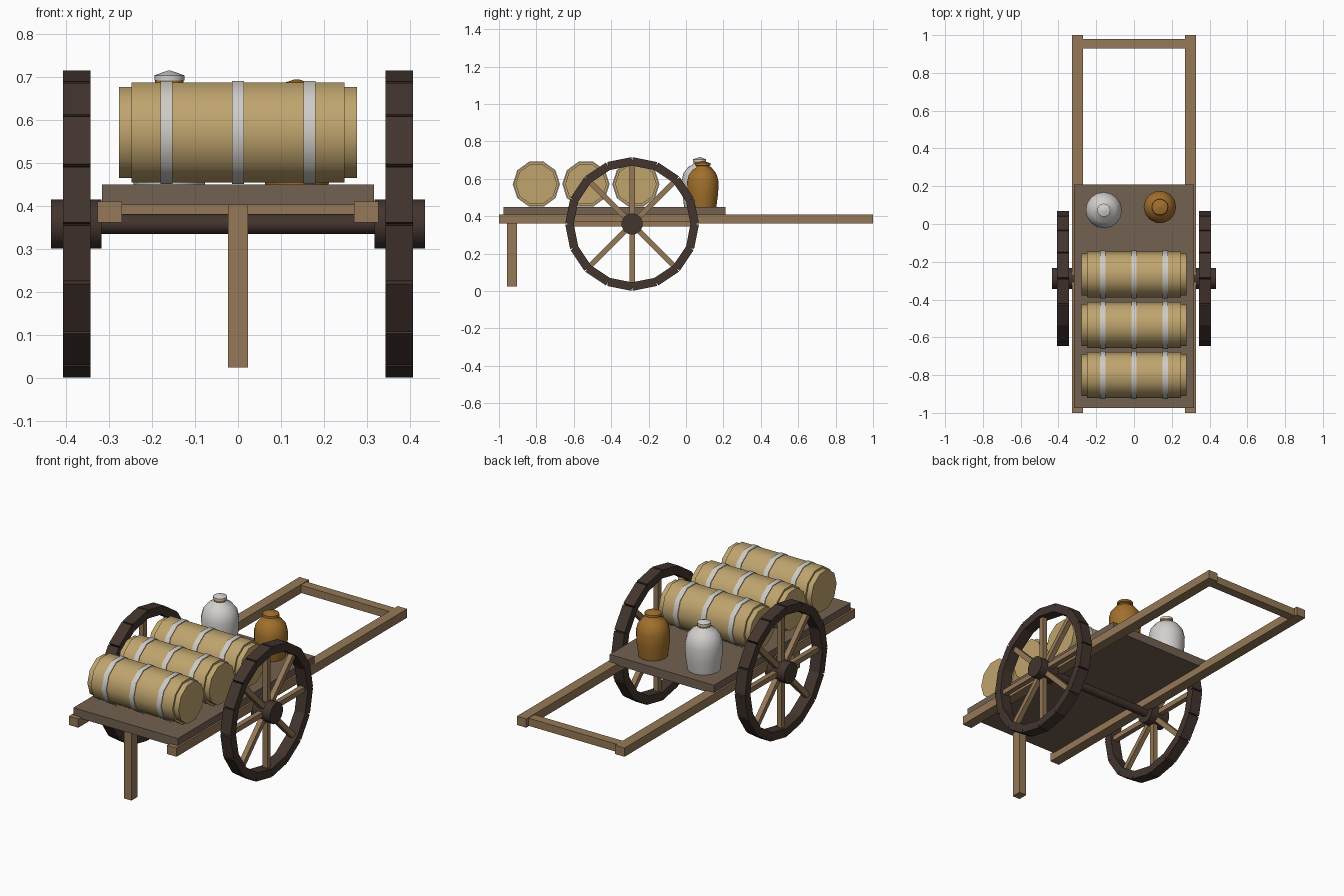
import bpy, bmesh, math
from mathutils import Matrix, Vector

if "Cube" in bpy.data.objects:
    bpy.data.objects.remove(bpy.data.objects["Cube"])


def material(name, rgb):
    m = bpy.data.materials.new(name)
    m.diffuse_color = (*rgb, 1)
    m.use_nodes = True
    m.node_tree.nodes["Principled BSDF"].inputs["Base Color"].default_value = m.diffuse_color
    return m


RAIL = material("light brown wood", (0.30, 0.19, 0.095))
DECK = material("grey brown wood", (0.17, 0.12, 0.082))
DARK = material("dark wheel wood", (0.056, 0.035, 0.028))
TAN = material("tan barrel wood", (0.52, 0.37, 0.155))
STRAP = material("pale metal", (0.62, 0.60, 0.56))
AMBER = material("amber glaze", (0.36, 0.16, 0.025))
WHITE = material("white glaze", (0.64, 0.63, 0.61))


def finish(name, bm, mat, smooth=None):
    bmesh.ops.recalc_face_normals(bm, faces=bm.faces)
    me = bpy.data.meshes.new(name)
    bm.to_mesh(me)
    bm.free()
    me.materials.append(mat)
    ob = bpy.data.objects.new(name, me)
    bpy.context.collection.objects.link(ob)
    if smooth:
        bpy.ops.object.select_all(action='DESELECT')
        bpy.context.view_layer.objects.active = ob
        ob.select_set(True)
        bpy.ops.object.shade_smooth_by_angle(angle=math.radians(smooth))
    return ob


def add_box(bm, lo, hi, xf=Matrix()):
    lo, hi = Vector(lo), Vector(hi)
    m = Matrix.Translation((lo + hi) / 2) @ Matrix.Diagonal((*(hi - lo), 1))
    bmesh.ops.create_cube(bm, size=1, matrix=xf @ m)


def box(name, lo, hi, mat):
    bm = bmesh.new()
    add_box(bm, lo, hi)
    return finish(name, bm, mat)


def lathe(name, profile, n, mat, xf, smooth=None):
    """Capped surface of revolution about local z from (radius, height) points."""
    bm = bmesh.new()
    rings = [[bm.verts.new(xf @ Vector((r * math.cos(math.tau * i / n),
                                        r * math.sin(math.tau * i / n), h)))
              for i in range(n)] for r, h in profile]
    for a, b in zip(rings, rings[1:]):
        for i in range(n):
            j = (i + 1) % n
            bm.faces.new((a[i], a[j], b[j], b[i]))
    bm.faces.new(rings[0][::-1])
    bm.faces.new(rings[-1])
    return finish(name, bm, mat, smooth)


def along_x(x, y, z, spin=0.0):
    return (Matrix.Translation((x, y, z)) @ Matrix.Rotation(math.pi / 2, 4, 'Y')
            @ Matrix.Rotation(spin, 4, 'Z'))


# Cart frame
box("deck", (-0.317, -0.975, 0.402), (0.317, 0.21, 0.45), DECK)
for s, side in ((-1, "left"), (1, "right")):
    xs = sorted((s * 0.27, s * 0.327))
    box(side + "_rail", (xs[0], -1, 0.362), (xs[1], 1, 0.41), RAIL)
box("handle_bar", (-0.275, 0.93, 0.365), (0.275, 0.98, 0.407), RAIL)
box("prop_leg", (-0.023, -0.957, 0.024), (0.023, -0.903, 0.403), RAIL)

# Wheels and axle
WY, WZ = -0.288, 0.358
lathe("axle", [(0.023, -0.38), (0.023, 0.38)], 12, DARK, along_x(0, WY, WZ), 40)
for s, side in ((-1, "left"), (1, "right")):
    cx = s * 0.3755
    rim, spokes = bmesh.new(), bmesh.new()
    base = Matrix.Translation((cx, WY, WZ))
    for i in range(16):
        turn = base @ Matrix.Rotation(math.tau * (i + 0.5) / 16, 4, 'X')
        add_box(rim, (-0.0315, -0.066, 0.306), (0.0315, 0.066, 0.351), turn)
    for i in range(8):
        turn = base @ Matrix.Rotation(math.tau * i / 8, 4, 'X')
        add_box(spokes, (-0.014, -0.014, 0.03), (0.014, 0.014, 0.32), turn)
    finish(side + "_wheel_rim", rim, DARK)
    finish(side + "_wheel_spokes", spokes, RAIL)
    lathe(side + "_wheel_hub", [(0.057, -0.0585), (0.057, 0.0585)], 14, DARK,
          along_x(cx + s * 0.001, WY, WZ), 40)

# Barrels: ten-sided, each with three straps
for k, y in enumerate((-0.80, -0.535, -0.268)):
    xf = along_x(0, y, 0.571, math.pi / 2)
    lathe(f"barrel_{k + 1}", [(0.111, -0.277), (0.111, -0.248), (0.122, -0.248),
                              (0.122, 0.248), (0.111, 0.248), (0.111, 0.277)],
          10, TAN, xf, 40)
    for x in (-0.166, 0, 0.166):
        lathe(f"barrel_{k + 1}_strap", [(0.1265, x - 0.014), (0.1265, x + 0.014)],
              10, STRAP, xf, 40)

# Jugs
lathe("amber_jug", [(0.074, 0.45), (0.084, 0.52), (0.086, 0.585), (0.077, 0.62),
                    (0.056, 0.648), (0.036, 0.66), (0.034, 0.668), (0.043, 0.672),
                    (0.042, 0.684), (0.028, 0.687), (0.004, 0.695)],
      14, AMBER, Matrix.Translation((0.137, 0.09, 0)), 50)
white_at = Matrix.Translation((-0.16, 0.073, 0))
lathe("white_jug", [(0.083, 0.45), (0.093, 0.52), (0.096, 0.59), (0.086, 0.632),
                    (0.062, 0.662), (0.038, 0.676), (0.032, 0.684)],
      16, WHITE, white_at, 50)
lathe("white_jug_neck", [(0.033, 0.68), (0.033, 0.694)], 12, AMBER, white_at, 50)
lathe("white_jug_cap", [(0.035, 0.692), (0.035, 0.704), (0.004, 0.715)],
      12, WHITE, white_at, 40)
